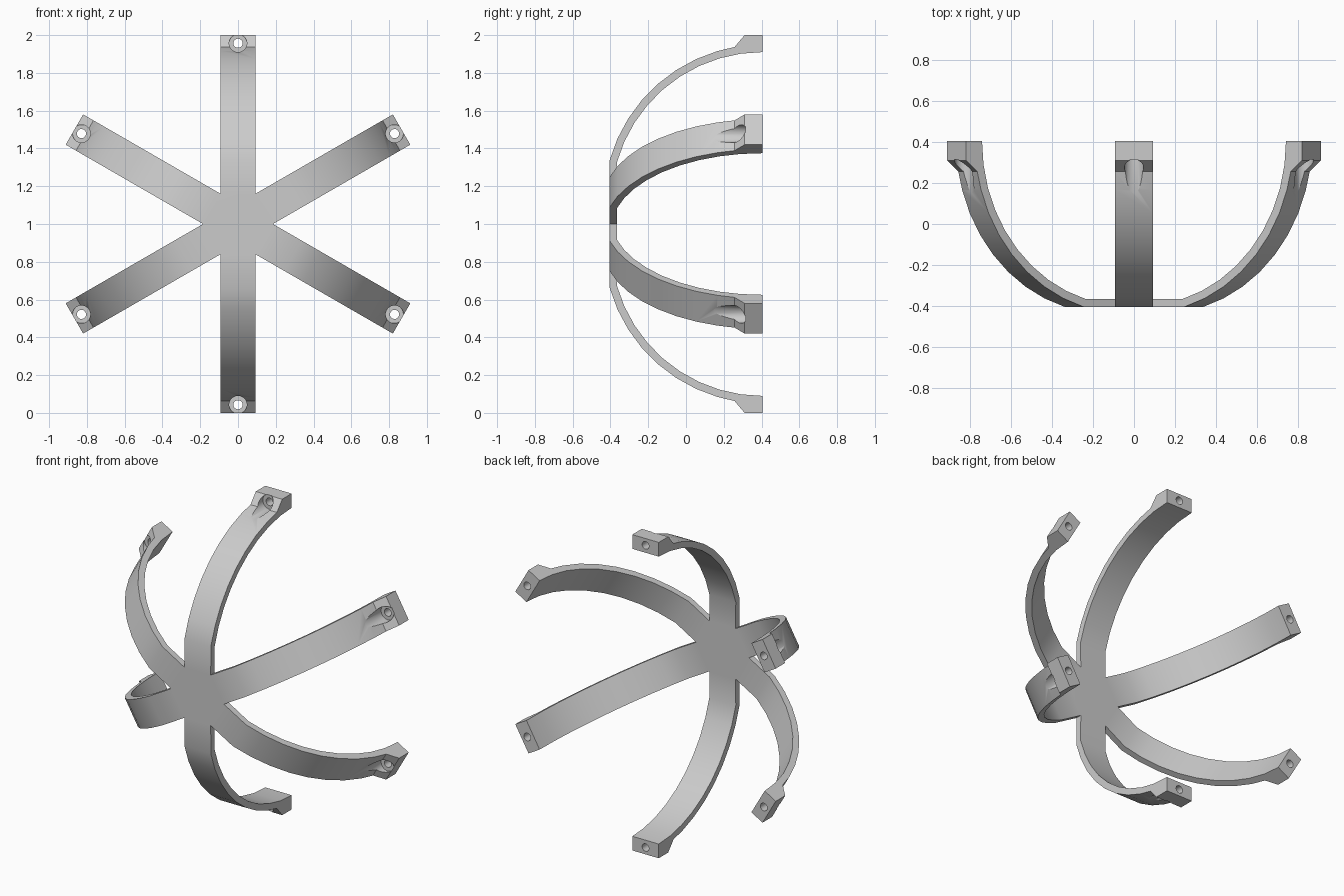
import bpy, bmesh, math
from mathutils import Matrix

cube = bpy.data.objects.get("Cube")
if cube:
    bpy.data.objects.remove(cube, do_unlink=True)

HALF_W = 0.0925                       # half width of an arm
NOTCH = HALF_W / math.tan(math.radians(30))
FRONT, BACK, THICK = -0.405, 0.405, 0.04
ARC_R, R_IN = 0.109, 0.801            # arc centre offset and inner radius
SEGS, SWEEP = 9, math.radians(74.2)
BOLT_R = 0.957                        # distance of the bolt holes from the hub

grey = bpy.data.materials.new("plain grey")
grey.use_nodes = True
colour = (0.6, 0.6, 0.6, 1)
grey.diffuse_color = colour
grey.node_tree.nodes["Principled BSDF"].inputs["Base Color"].default_value = colour


def arc_point(radius, i):
    a = SWEEP * i / SEGS
    return ARC_R + radius * math.cos(a), BACK - radius * math.sin(a)


def add_object(name, bm):
    mesh = bpy.data.meshes.new(name)
    bm.to_mesh(mesh)
    bm.free()
    ob = bpy.data.objects.new(name, mesh)
    bpy.context.scene.collection.objects.link(ob)
    return ob


def bolt_cutter(name, radius, y0, y1):
    bm = bmesh.new()
    place = (Matrix.Translation((0, (y0 + y1) / 2, BOLT_R))
             @ Matrix.Rotation(math.pi / 2, 4, 'X'))
    bmesh.ops.create_cone(bm, cap_ends=True, segments=32, radius1=radius,
                          radius2=radius, depth=y1 - y0, matrix=place)
    ob = add_object(name, bm)
    ob.hide_render = True
    return ob


# Side profile of one arm: outer curve, end block, inner curve
profile = [(NOTCH, FRONT)]
profile += [arc_point(R_IN + THICK, i) for i in range(SEGS, 1, -1)]
profile += [(0.937, 0.257), (1.0, 0.31), (1.0, BACK)]
profile += [arc_point(R_IN, i) for i in range(SEGS + 1)]
profile += [(NOTCH, FRONT + THICK)]

# One arm with its wedge of the hub
bm = bmesh.new()
left = [bm.verts.new((-HALF_W, y, r)) for r, y in profile]
right = [bm.verts.new((HALF_W, y, r)) for r, y in profile]
bm.faces.new(left)
bm.faces.new(right[::-1])
for i in range(len(profile) - 1):
    bm.faces.new((left[i], right[i], right[i + 1], left[i + 1]))
hub_front = bm.verts.new((0, FRONT, 0))
hub_back = bm.verts.new((0, FRONT + THICK, 0))
bm.faces.new((hub_front, left[0], right[0]))
bm.faces.new((hub_back, left[-1], right[-1]))
for side in (left, right):
    bm.faces.new((hub_front, side[0], side[-1], hub_back))
bmesh.ops.recalc_face_normals(bm, faces=bm.faces)
arm = add_object("arm", bm)

# Screw head recess and through hole
cutters = [bolt_cutter("recess_cutter", 0.047, -0.1, 0.315),
           bolt_cutter("hole_cutter", 0.024, 0.2, 0.5)]
for cutter in cutters:
    mod = arm.modifiers.new(cutter.name, 'BOOLEAN')
    mod.operation = 'DIFFERENCE'
    mod.solver = 'EXACT'
    mod.object = cutter
bpy.context.view_layer.update()
cut_mesh = bpy.data.meshes.new_from_object(
    arm.evaluated_get(bpy.context.evaluated_depsgraph_get()))
for ob in cutters + [arm]:
    bpy.data.objects.remove(ob, do_unlink=True)

# Drop the inner wedge walls, then repeat the arm around the hub
bm = bmesh.new()
bm.from_mesh(cut_mesh)
walls = [f for f in bm.faces
         if f.calc_center_median().z < NOTCH * 0.9 and abs(f.normal.y) < 0.5]
bmesh.ops.delete(bm, geom=walls, context='FACES')
first = bm.verts[:] + bm.edges[:] + bm.faces[:]
for k in range(1, 6):
    copy = bmesh.ops.duplicate(bm, geom=first)["geom"]
    verts = [g for g in copy if isinstance(g, bmesh.types.BMVert)]
    bmesh.ops.rotate(bm, verts=verts, cent=(0, 0, 0),
                     matrix=Matrix.Rotation(k * math.pi / 3, 3, 'Y'))
bmesh.ops.remove_doubles(bm, verts=bm.verts, dist=0.0005)
bmesh.ops.recalc_face_normals(bm, faces=bm.faces)
bmesh.ops.translate(bm, verts=bm.verts, vec=(0, 0, 1))
frame = add_object("six_arm_frame", bm)
frame.data.materials.clear()
frame.data.materials.append(grey)

# Smooth the curves, keep corners sharp
bpy.ops.object.select_all(action='DESELECT')
frame.select_set(True)
bpy.context.view_layer.objects.active = frame
bpy.ops.object.shade_smooth_by_angle(angle=math.radians(30))
